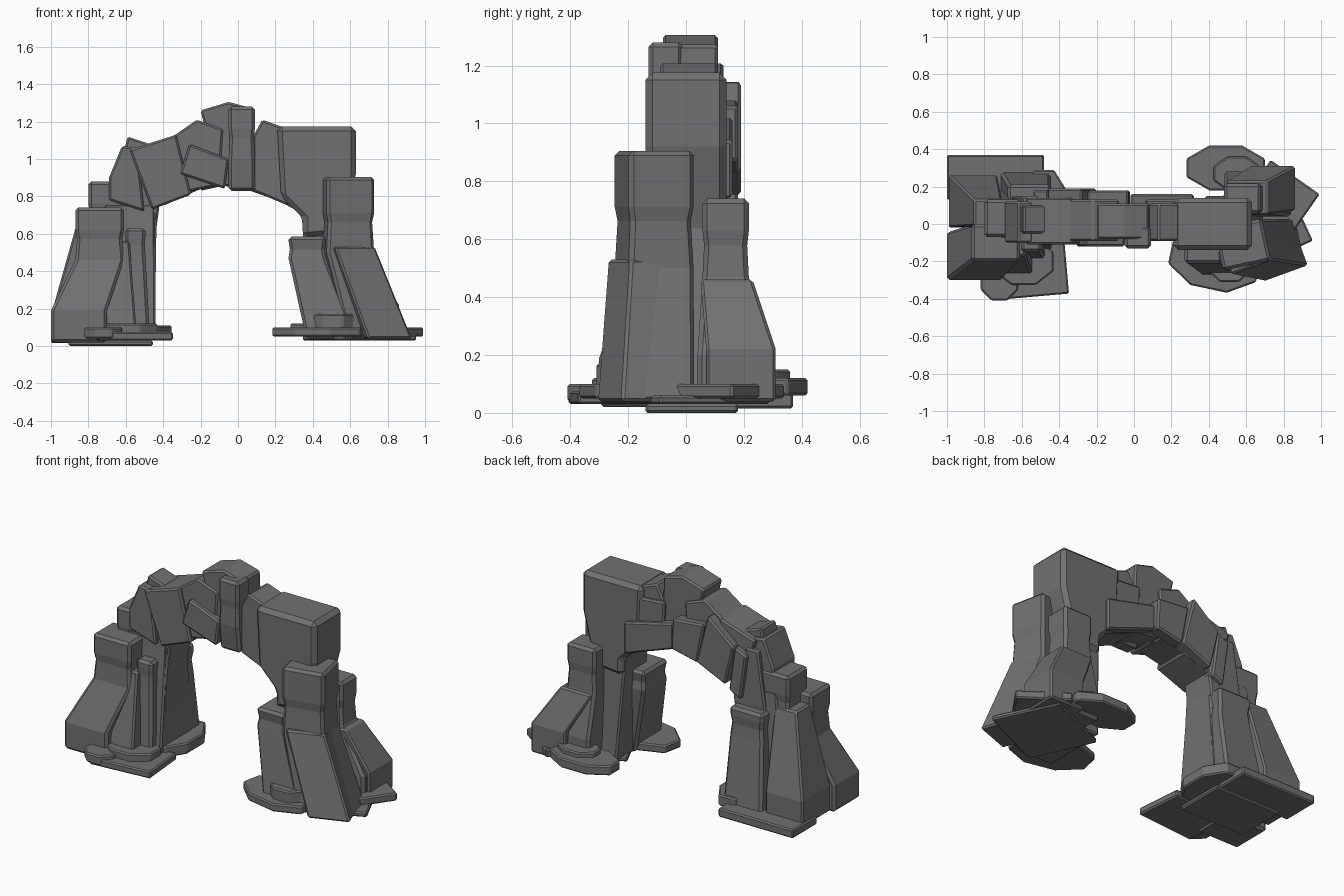
import bpy
import bmesh
from math import cos, sin, pi, radians

cube = bpy.data.objects.get("Cube")
if cube:
    bpy.data.objects.remove(cube, do_unlink=True)

# One stone colour
stone = bpy.data.materials.new("grey_stone")
stone.use_nodes = True
colour = (.165, .165, .165, 1)
stone.diffuse_color = colour
shader = next(n for n in stone.node_tree.nodes if n.type == "BSDF_PRINCIPLED")
shader.inputs["Base Color"].default_value = colour
shader.inputs["Roughness"].default_value = .9


def loft(name, loops, bevel):
    """Skin a stack of equal-length point loops, cap both ends and chip the edges."""
    bm = bmesh.new()
    rows = [[bm.verts.new(point) for point in loop] for loop in loops]
    count = len(rows[0])
    for low, high in zip(rows, rows[1:]):
        for i in range(count):
            j = (i + 1) % count
            bm.faces.new((low[i], low[j], high[j], high[i]))
    bm.faces.new(rows[0])
    bm.faces.new(rows[-1])
    bmesh.ops.recalc_face_normals(bm, faces=bm.faces)
    mesh = bpy.data.meshes.new(name)
    bm.to_mesh(mesh)
    bm.free()
    mesh.materials.append(stone)
    rock = bpy.data.objects.new(name, mesh)
    bpy.context.scene.collection.objects.link(rock)
    chip = rock.modifiers.new("chipped_edges", "BEVEL")
    chip.width = bevel
    chip.segments = 1
    chip.limit_method = "ANGLE"
    chip.angle_limit = radians(35)


def ring(centre, size, z, sides=4, spin=0):
    """Level polygon whose flat sides touch the given size, turned about its centre."""
    c, s = cos(radians(spin)), sin(radians(spin))
    loop = []
    for i in range(sides):
        angle = (i + .5) * 2 * pi / sides
        reach = .5 / cos(pi / sides)
        u, v = size[0] * reach * cos(angle), size[1] * reach * sin(angle)
        loop.append((centre[0] + u * c - v * s, centre[1] + u * s + v * c, z))
    return loop


def column(name, foot, spread, neck, girth, shoulder, top, base=.04, plinth=0, spin=0):
    """Rock that tapers from its foot to a shoulder and carries a waisted head."""
    waist = [side * .93 for side in girth]
    middle = shoulder + (top - shoulder) * .4
    loops = [ring(foot, spread, base, spin=spin)]
    if plinth:
        loops.append(ring(foot, spread, plinth, spin=spin))
    loops += [ring(neck, girth, shoulder, spin=spin),
              ring(neck, waist, middle, spin=spin),
              ring(neck, girth, middle + .05, spin=spin),
              ring(neck, girth, top, spin=spin)]
    loft(name, loops, bevel=.016)


def taper(name, foot, spread, neck, girth, top, base=.04, plinth=0, spin=0):
    """Plain rock that narrows or leans from its foot to its top."""
    loops = [ring(foot, spread, z, spin=spin) for z in (base, plinth) if z]
    loft(name, loops + [ring(neck, girth, top, spin=spin)], bevel=.01)


def wedge(name, front, back, top, bottom, bevel=.01):
    """Arch stone; upper and lower edges run left to right in x and z."""
    outline = list(top) + list(reversed(bottom))
    loft(name, [[(x, y, z) for x, z in outline] for y in (front, back)], bevel)


def slab(name, centre, size, bottom, top, sides=8, spin=0):
    """Flat ground stone."""
    loft(name, [ring(centre, size, z, sides, spin) for z in (bottom, top)], bevel=.008)


# Arch span, from left to right
wedge("shoulder_stone", front=-.1, back=.12,
      top=[(-.69, .9), (-.62, 1.07), (-.54, 1.06)], bottom=[(-.69, .78), (-.5, .72)])
wedge("shoulder_cap", front=-.05, back=.1,
      top=[(-.59, 1.12), (-.47, 1.08)], bottom=[(-.62, 1), (-.5, 1)])
wedge("shoulder_lean", front=-.07, back=.15,
      top=[(-.6, 1), (-.52, 1), (-.42, .75)], bottom=[(-.66, .6), (-.44, .6)])
wedge("haunch_stone", front=-.11, back=.14,
      top=[(-.58, 1.05), (-.33, 1.13)], bottom=[(-.46, .73), (-.25, .81)])
wedge("rising_stone", front=-.09, back=.13,
      top=[(-.35, 1.12), (-.22, 1.21), (-.08, 1.16)], bottom=[(-.29, .82), (-.1, .86)])
wedge("tilted_brick", front=-.12, back=.05,
      top=[(-.26, 1.08), (-.05, 1)], bottom=[(-.31, .92), (-.07, .84)])
wedge("crown_stone", front=-.08, back=.11,
      top=[(-.2, 1.26), (-.05, 1.305), (.08, 1.27)], bottom=[(-.1, .86), (.1, .83)])
column("keystone", foot=(.02, -.06), spread=(.14, .1), neck=(.02, -.07),
       girth=(.14, .12), base=.83, shoulder=1, top=1.28)
wedge("falling_stone", front=-.09, back=.11,
      top=[(.08, 1.12), (.13, 1.21), (.24, 1.17)], bottom=[(.08, .83), (.27, .75)])
wedge("falling_inset", front=-.06, back=.13,
      top=[(.06, 1.12), (.3, 1.1)], bottom=[(.07, .86), (.32, .72)])

# Rear course of the arch
wedge("rear_springer", front=.1, back=.18,
      top=[(-.54, .96), (-.46, 1)], bottom=[(-.5, .68), (-.42, .72)])
wedge("rear_haunch", front=.1, back=.19,
      top=[(-.46, 1), (-.28, 1.15)], bottom=[(-.4, .75), (-.2, .84)])
wedge("rear_crown", front=.1, back=.18,
      top=[(-.25, 1.08), (-.03, 1.06)], bottom=[(-.2, .83), (-.02, .87)])
wedge("rear_fall", front=.1, back=.16,
      top=[(-.02, 1.02), (.32, .94)], bottom=[(-.02, .86), (.32, .74)])

# Right leg
wedge("great_block", front=-.14, back=.14, bevel=.025,
      top=[(.21, 1.175), (.63, 1.175)],
      bottom=[(.23, .8), (.35, .68), (.35, .58), (.55, .6), (.63, .92)])
taper("right_core", foot=(.54, 0), spread=(.32, .3), neck=(.44, 0),
      girth=(.2, .22), top=.72)
column("right_front_pillar", foot=(.73, -.12), spread=(.33, .24), neck=(.58, -.11),
       girth=(.26, .23), shoulder=.5, top=.905, spin=12)
taper("right_front_buttress", foot=(.78, -.17), spread=(.25, .2), neck=(.6, -.16),
      girth=(.23, .15), top=.53, spin=20)
column("right_inner_pillar", foot=(.5, -.15), spread=(.27, .26), neck=(.37, -.09),
       girth=(.2, .24), shoulder=.47, top=.585)
column("right_rear_pillar", foot=(.66, .16), spread=(.36, .24), neck=(.58, .137),
       girth=(.2, .16), plinth=.2, shoulder=.47, top=.74)
taper("right_rear_buttress", foot=(.74, .19), spread=(.24, .24), neck=(.6, .14),
      girth=(.22, .18), plinth=.22, top=.46)

# Left leg
taper("left_core", foot=(-.62, .02), spread=(.36, .32), neck=(-.58, .03),
      girth=(.27, .2), top=.76)
column("left_tall_pillar", foot=(-.74, .04), spread=(.34, .26), neck=(-.7, .03),
       girth=(.2, .2), shoulder=.6, top=.88)
column("left_front_pillar", foot=(-.85, -.17), spread=(.3, .26), neck=(-.74, -.1),
       girth=(.26, .2), base=.02, plinth=.19, shoulder=.46, top=.74)
taper("left_front_buttress", foot=(-.65, -.18), spread=(.22, .2), neck=(-.64, -.1),
      girth=(.12, .14), top=.56)
column("left_inner_post", foot=(-.54, -.13), spread=(.14, .12), neck=(-.55, -.1),
       girth=(.11, .1), shoulder=.48, top=.63)
taper("left_inner_pillar", foot=(-.51, .02), spread=(.13, .3), neck=(-.5, .03),
      girth=(.13, .2), top=.72)
column("left_rear_pillar", foot=(-.58, .17), spread=(.27, .22), neck=(-.56, .13),
       girth=(.23, .16), shoulder=.47, top=.64)
taper("left_outer_pillar", foot=(-.86, .12), spread=(.26, .28), neck=(-.78, .06),
      girth=(.15, .14), plinth=.2, top=.68)

# Ground stones under the right leg
slab("right_sole", centre=(.65, 0), size=(.48, .42), bottom=.03, top=.06, sides=4,
     spin=25)
slab("right_outer_slab", centre=(.77, .12), size=(.32, .32), bottom=.05, top=.1,
     sides=4, spin=-35)
slab("right_rear_slab", centre=(.49, .3), size=(.42, .24), bottom=.06, top=.12)
slab("right_rear_step", centre=(.55, .27), size=(.25, .18), bottom=.08, top=.15)
slab("right_front_slab", centre=(.43, -.2), size=(.48, .3), bottom=.05, top=.1,
     spin=-12)
slab("right_front_step", centre=(.51, -.19), size=(.25, .24), bottom=.09, top=.17)

# Ground stones under the left leg
slab("left_sole", centre=(-.68, .02), size=(.45, .32), bottom=0, top=.03, sides=4)
slab("left_rear_slab", centre=(-.74, .25), size=(.52, .24), bottom=.015, top=.07,
     sides=4)
slab("left_inner_slab", centre=(-.48, .09), size=(.25, .4), bottom=.04, top=.11)
slab("left_front_slab", centre=(-.56, -.24), size=(.4, .3), bottom=.03, top=.075,
     sides=4, spin=5)
slab("left_front_step", centre=(-.59, -.2), size=(.32, .25), bottom=.06, top=.12)
slab("left_front_chip", centre=(-.72, -.31), size=(.2, .2), bottom=.04, top=.1)
